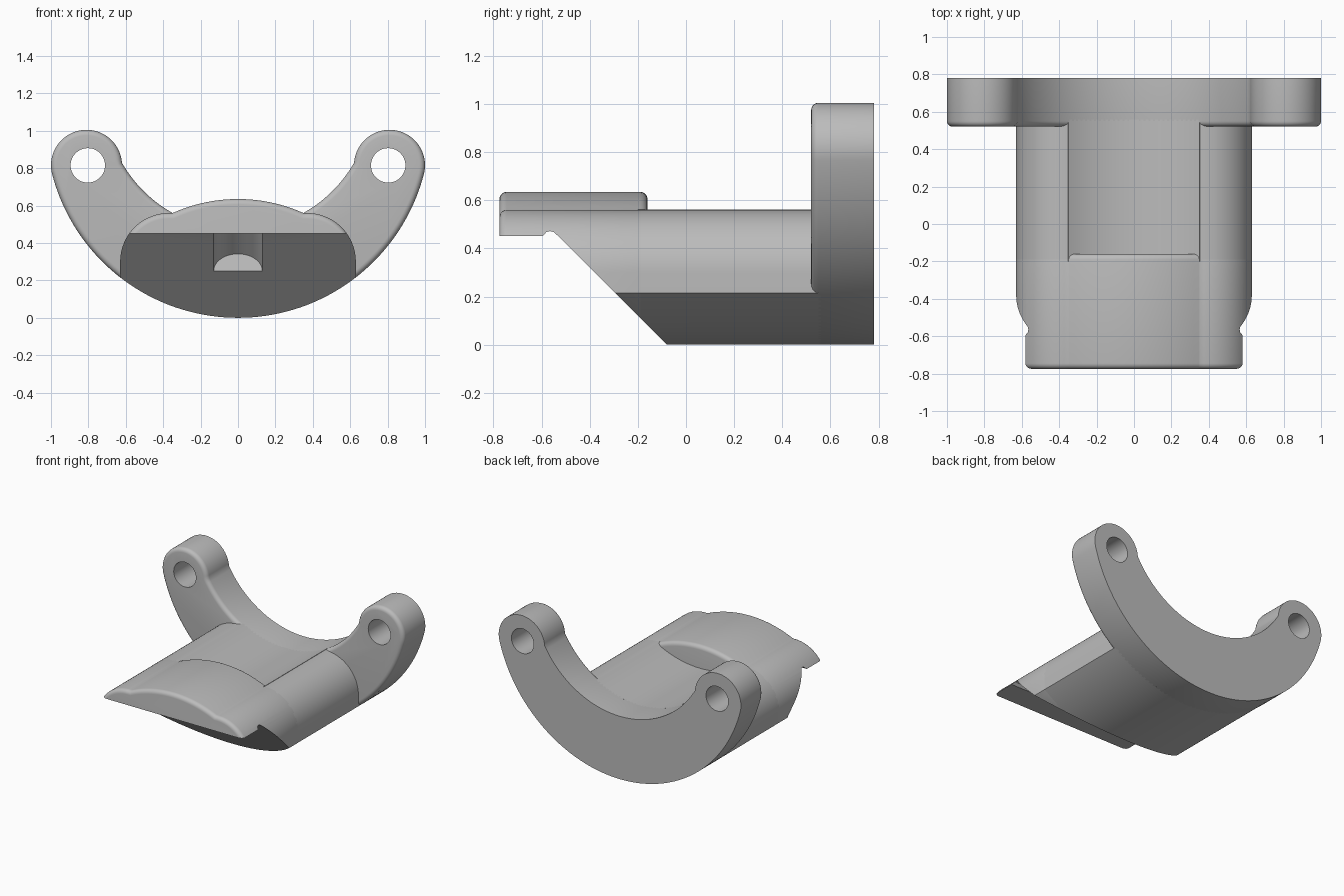
import bpy, bmesh
from math import radians, sin, cos
from mathutils import Matrix, Vector

cube = bpy.data.objects.get("Cube")
if cube:
    bpy.data.objects.remove(cube, do_unlink=True)

grey = bpy.data.materials.new("light_grey")
grey.use_nodes = True
grey.diffuse_color = (0.5, 0.5, 0.5, 1)
grey.node_tree.nodes["Principled BSDF"].inputs["Base Color"].default_value = (0.5, 0.5, 0.5, 1)

FILLET = 0.03
R = 1.027                      # radius of the round underside
EAR = (0.81, 0.815)            # centre of the bolt ear


def arc(cx, cz, r, a0, a1, n):
    """Points on a circle between two angles in degrees."""
    angles = [radians(a0 + (a1 - a0) * i / n) for i in range(n + 1)]
    return [(cx + r * cos(a), cz + r * sin(a)) for a in angles]


def mirrored(half):
    """Close a half outline that starts and ends on the centre line."""
    return half + [(-x, z) for x, z in reversed(half[1:-1])]


def add_object(name, bm):
    bmesh.ops.recalc_face_normals(bm, faces=bm.faces)
    mesh = bpy.data.meshes.new(name)
    bm.to_mesh(mesh)
    bm.free()
    ob = bpy.data.objects.new(name, mesh)
    bpy.context.collection.objects.link(ob)
    return ob


def prism(name, outline, start, end, axis="y", round_ends=()):
    """Extrude an outline along an axis, rounding the rim at chosen ends."""
    def place(a, b, t):
        return Vector((a, t, b)) if axis == "y" else Vector((t, a, b))
    bm = bmesh.new()
    face = bm.faces.new([bm.verts.new(place(a, b, start)) for a, b in outline])
    out = bmesh.ops.extrude_face_region(bm, geom=[face])
    moved = [v for v in out["geom"] if isinstance(v, bmesh.types.BMVert)]
    bmesh.ops.translate(bm, verts=moved, vec=place(0, 0, end - start))
    bmesh.ops.recalc_face_normals(bm, faces=bm.faces)
    rims = [e for e in bm.edges
            if any(all(abs(v.co.y - y) < 1e-5 for v in e.verts) for y in round_ends)]
    if rims:
        bmesh.ops.bevel(bm, geom=rims, offset=FILLET, segments=5, profile=0.5,
                        affect="EDGES", clamp_overlap=False)
    return add_object(name, bm)


def rod(name, radius, length, centre, tilt):
    bm = bmesh.new()
    turn = Matrix.Translation(centre) @ Matrix.Rotation(radians(tilt), 4, "X")
    bmesh.ops.create_cone(bm, cap_ends=True, segments=48, radius1=radius,
                          radius2=radius, depth=length, matrix=turn)
    return add_object(name, bm)


def cut(ob, cutter):
    mod = ob.modifiers.new("cut", "BOOLEAN")
    mod.operation = "DIFFERENCE"
    mod.solver = "EXACT"
    mod.object = cutter
    bpy.context.view_layer.objects.active = ob
    bpy.ops.object.modifier_apply(modifier=mod.name)


# Crescent flange with two bolt ears
flange_half = (arc(0, R, R, -90, -14.7, 40)
               + arc(*EAR, 0.19, -14.7, 176, 32)[1:]
               + arc(0, 1.184, 0.715, -29.9, -90, 30)[1:])
flange = prism("flange", mirrored(flange_half), 0.52, 0.78, round_ends=[0.52])

# Body cross-section shared by both halves of the spout
base = arc(0, R, R, -90, -52.2, 20) + arc(0.37, 0.30, 0.26, 0, 94, 20)
crown = arc(0, -0.219, 0.854, 66, 90, 12)
trough = arc(0, 1.184, 0.715, -60.6, -90, 14)
front_body = prism("front_body", mirrored(base + crown), -0.775, -0.16,
                   round_ends=[-0.775, -0.16])
rear_body = prism("rear_body", mirrored(base + trough), -0.20, 0.56)

# Bolt holes
cutters = [rod("hole_cutter", 0.092, 1, (s * 0.803, 0.65, EAR[1]), 90) for s in (-1, 1)]
for hole in cutters:
    cut(flange, hole)

# Sloped underside with a small relief behind the lip
slope = [(0.02, -0.1), (-0.535, 0.455), (-0.55, 0.468), (-0.565, 0.472),
         (-0.58, 0.468), (-0.595, 0.452), (-1, 0.452), (-1, -0.1)]
slope_cutter = prism("slope_cutter", slope, -1, 1, axis="x")
cut(front_body, slope_cutter)
cut(rear_body, slope_cutter)

# Half-round groove running up the slope
groove_cutter = rod("groove_cutter", 0.13, 0.311, (0, -0.44, 0.36), 45)
cut(front_body, groove_cutter)

for helper in cutters + [slope_cutter, groove_cutter]:
    bpy.data.objects.remove(helper, do_unlink=True)

# Finish
for ob in (flange, front_body, rear_body):
    ob.data.materials.clear()
    ob.data.materials.append(grey)
    for poly in ob.data.polygons:
        poly.material_index = 0
    bpy.ops.object.select_all(action="DESELECT")
    ob.select_set(True)
    bpy.context.view_layer.objects.active = ob
    bpy.ops.object.shade_smooth_by_angle(angle=radians(30))
